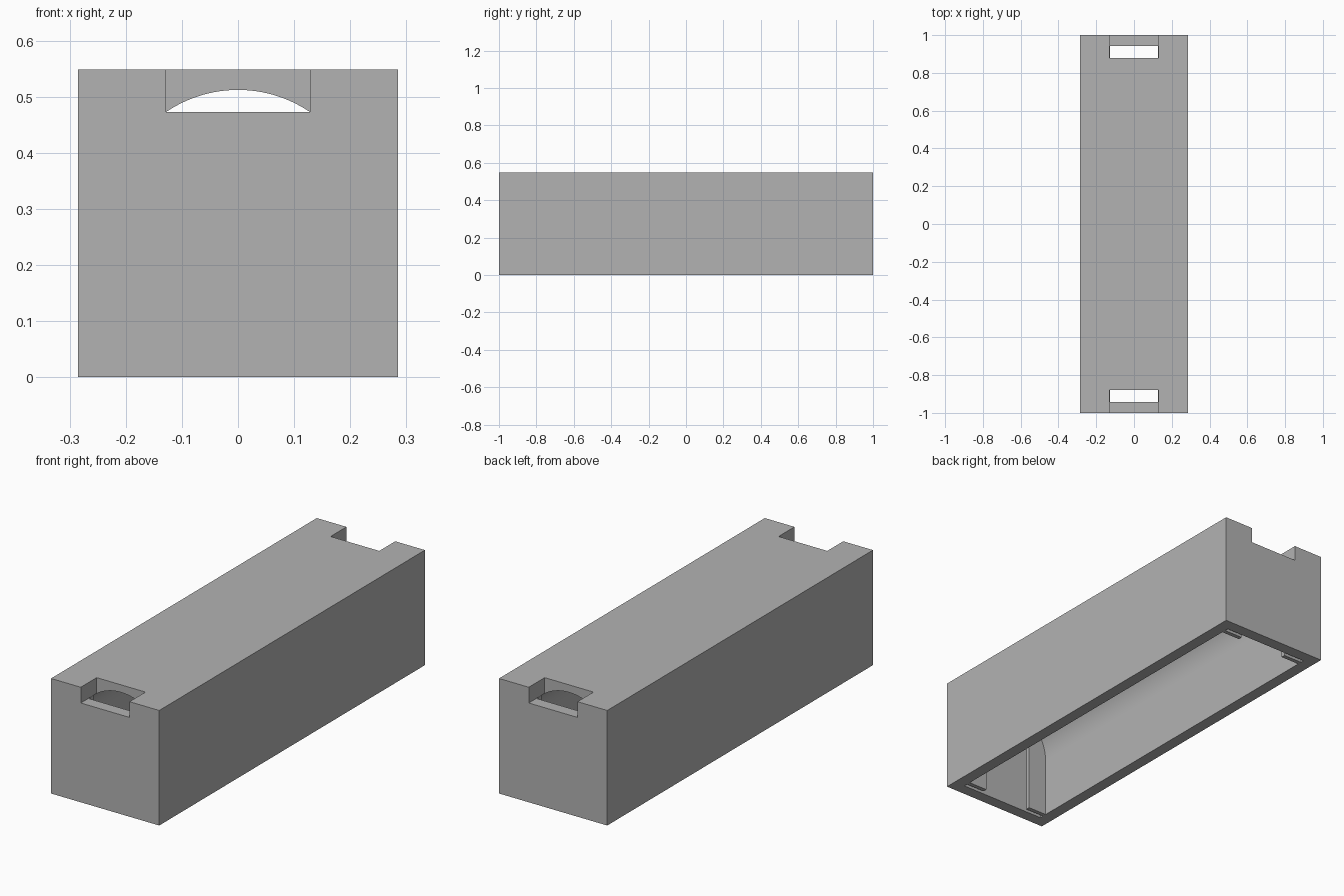
import bpy
import bmesh
from math import acos, cos, pi, sin

cube = bpy.data.objects.get("Cube")
if cube:
    bpy.data.objects.remove(cube, do_unlink=True)

HALF_W, HALF_L, HEIGHT = 0.285, 1.0, 0.548
RADIUS, SPRING = 0.228, 0.284           # arch radius and height of its centre
END = 0.943                             # inner face of the end walls
NOTCH_W, NOTCH_Y, NOTCH_Z = 0.1285, 0.88, 0.473

grey = bpy.data.materials.new("matte grey")
grey.use_nodes = True
colour = (0.45, 0.45, 0.45, 1)
grey.diffuse_color = colour
grey.node_tree.nodes["Principled BSDF"].inputs["Base Color"].default_value = colour


def extrude(name, profile, y0, y1):
    """Extrude an x-z profile along y."""
    bm = bmesh.new()
    face = bm.faces.new([bm.verts.new((x, y0, z)) for x, z in profile])
    grown = bmesh.ops.extrude_face_region(bm, geom=[face])
    moved = [v for v in grown["geom"] if isinstance(v, bmesh.types.BMVert)]
    bmesh.ops.translate(bm, vec=(0, y1 - y0, 0), verts=moved)
    bmesh.ops.recalc_face_normals(bm, faces=bm.faces)
    mesh = bpy.data.meshes.new(name)
    bm.to_mesh(mesh)
    bm.free()
    mesh.materials.append(grey)
    obj = bpy.data.objects.new(name, mesh)
    bpy.context.collection.objects.link(obj)
    return obj


def rect(half, z0, z1):
    return [(-half, z0), (half, z0), (half, z1), (-half, z1)]


def arc(a0, a1, steps):
    angles = [a0 + (a1 - a0) * i / steps for i in range(steps + 1)]
    return [(RADIUS * cos(a), SPRING + RADIUS * sin(a)) for a in angles]


# Block hollowed by a round-topped tunnel and notched at both ends
body = extrude("body", rect(HALF_W, 0, HEIGHT), -HALF_L, HALF_L)
tunnel = [(-RADIUS, -0.1), (RADIUS, -0.1)] + arc(0, pi, 64)
cutters = [extrude("tunnel_cutter", tunnel, -END, END)]
for side in (-1, 1):
    cutters.append(extrude("notch_cutter", rect(NOTCH_W, NOTCH_Z, HEIGHT + 0.1),
                           side * NOTCH_Y, side * (HALF_L + 0.1)))

for cutter in cutters:
    mod = body.modifiers.new("cut", "BOOLEAN")
    mod.operation = "DIFFERENCE"
    mod.solver = "EXACT"
    mod.object = cutter
    bpy.context.view_layer.objects.active = body
    bpy.ops.object.modifier_apply(modifier=mod.name)
for cutter in cutters:
    bpy.data.objects.remove(cutter, do_unlink=True)

# Retaining ribs that leave a narrow slot in front of each end wall
for end, end_name in ((-1, "front"), (1, "back")):
    for side, side_name in ((-1, "right"), (1, "left")):
        shape = [(NOTCH_W, 0), (RADIUS, 0)] + arc(0, acos(NOTCH_W / RADIUS), 18)
        extrude(f"{end_name}_{side_name}_rib", [(side * x, z) for x, z in shape],
                end * 0.905, end * 0.925)

bpy.ops.object.select_all(action="DESELECT")
body.select_set(True)
bpy.context.view_layer.objects.active = body
bpy.ops.object.shade_smooth_by_angle()
